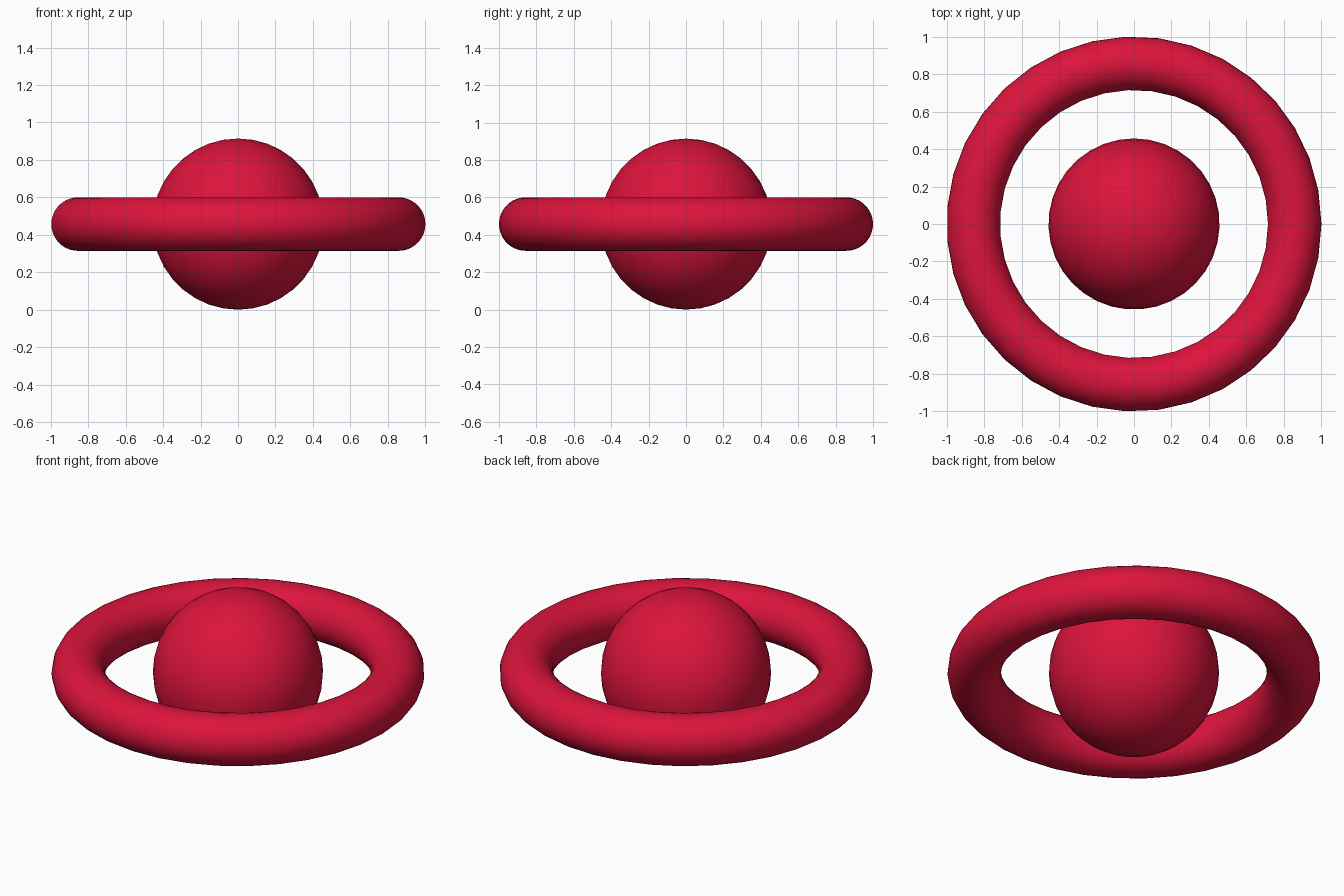
import bpy

if "Cube" in bpy.data.objects:
    bpy.data.objects.remove(bpy.data.objects["Cube"])

SIDES = 35
CENTRE_Z = 0.457

red = bpy.data.materials.new("crimson")
red.diffuse_color = (0.716, 0.007, 0.045, 1.0)
red.use_nodes = True
red.node_tree.nodes["Principled BSDF"].inputs["Base Color"].default_value = red.diffuse_color


def finish(name):
    """Name, colour and smooth the newly added part."""
    obj = bpy.context.object
    obj.name = name
    obj.data.materials.append(red)
    bpy.ops.object.shade_smooth()


# Central ball
bpy.ops.mesh.primitive_uv_sphere_add(
    segments=SIDES, ring_count=18, radius=0.457, location=(0, 0, CENTRE_Z))
finish("ball")

# Ring floating round the ball, with one corner of its outline on +x
bpy.ops.mesh.primitive_torus_add(
    major_segments=SIDES, minor_segments=SIDES,
    major_radius=0.858, minor_radius=0.143, location=(0, 0, CENTRE_Z))
finish("ring")
